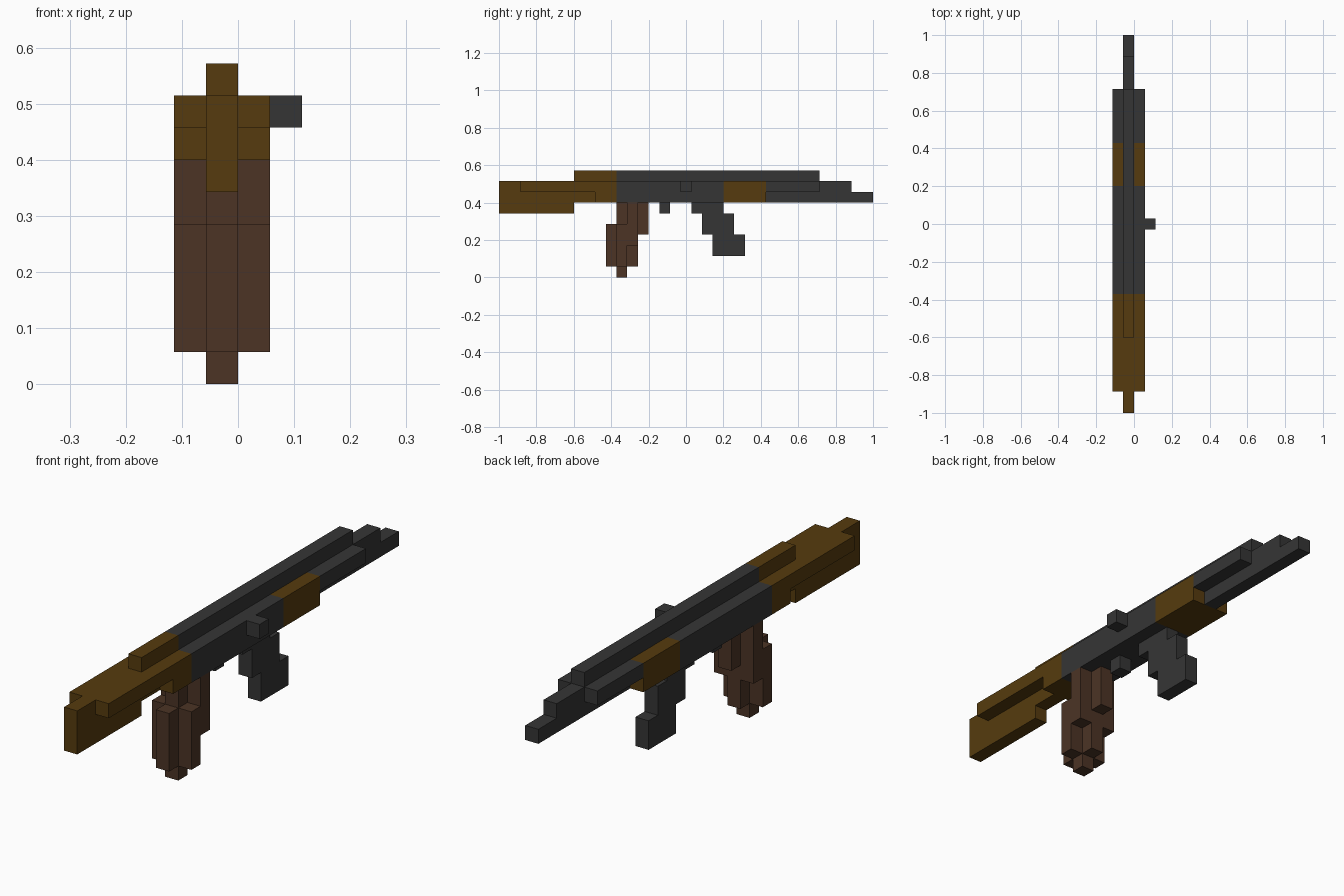
import bpy, bmesh, math
from mathutils import Vector

if "Cube" in bpy.data.objects:
    bpy.data.objects.remove(bpy.data.objects["Cube"])

U = 2 / 35  # size of one block; y runs 0..35 and z 0..10 in blocks


def material(name, rgb):
    m = bpy.data.materials.new(name)
    lin = [((c / 255 + 0.055) / 1.055) ** 2.4 for c in rgb]
    m.diffuse_color = (*lin, 1)
    m.use_nodes = True
    m.node_tree.nodes["Principled BSDF"].inputs["Base Color"].default_value = m.diffuse_color
    return m


wood = material("golden_wood", (86, 59, 14))
metal = material("dark_metal", (53, 53, 53))
grip = material("dark_brown_wood", (76, 52, 37))

MID, SIDES, FULL = [-1], [-2, 0], [-2, -1, 0]  # block columns across x

# part: material, boxes of (columns, y start, y end, z start, z end)
PARTS = {
    "stock": (wood, [(MID, 0, 7, 6, 9), (MID, 7, 11, 7, 10),
                     (SIDES, 2, 11, 8, 9), (SIDES, 9, 11, 7, 8)]),
    "receiver": (metal, [(FULL, 11, 21, 7, 9)]),
    "top_rail": (metal, [(MID, 11, 30, 9, 10)]),
    "handguard": (wood, [(FULL, 21, 25, 7, 9)]),
    "barrel": (metal, [(MID, 25, 35, 7, 8), (MID, 25, 33, 8, 9)]),
    "barrel_side_rails": (metal, [(SIDES, 25, 30, 8, 9)]),
    "bolt_handle": (metal, [([1], 17, 18, 8, 9)]),
    "pistol_grip": (grip, [(MID, 10, 11, 1, 5), (MID, 11, 12, 0, 7),
                           (MID, 12, 13, 1, 7), (MID, 13, 14, 4, 7),
                           (SIDES, 11, 12, 1, 5), (SIDES, 12, 13, 3, 7)]),
    "trigger": (metal, [(MID, 15, 16, 6, 7)]),
    "magazine": (metal, [(MID, 18, 21, 6, 7), (MID, 19, 22, 4, 6),
                         (MID, 20, 23, 2, 4)]),
}


def cells_of(boxes):
    return {(x, y, z) for cols, y0, y1, z0, z1 in boxes for x in cols
            for y in range(y0, y1) for z in range(z0, z1)}


solid = set().union(*(cells_of(boxes) for _, boxes in PARTS.values()))


def build(name, mat, boxes):
    """Make the outer skin of a part, leaving out faces hidden by other blocks."""
    bm = bmesh.new()
    verts = {}
    for cell in cells_of(boxes):
        for axis in range(3):
            for s in (-1, 1):
                n = [0, 0, 0]
                n[axis] = s
                if tuple(c + d for c, d in zip(cell, n)) in solid:
                    continue
                a, b = (axis + 1) % 3, (axis + 2) % 3
                ring = []
                for i, j in ((0, 0), (1, 0), (1, 1), (0, 1))[::s]:
                    p = list(cell)
                    p[axis] += s > 0
                    p[a] += i
                    p[b] += j
                    p = tuple(p)
                    if p not in verts:
                        verts[p] = bm.verts.new(Vector(p) * U - Vector((0, 1, 0)))
                    ring.append(verts[p])
                bm.faces.new(ring)
    # merge blocks into large flat faces
    bmesh.ops.dissolve_limit(bm, angle_limit=math.radians(1),
                             verts=bm.verts[:], edges=bm.edges[:])
    mesh = bpy.data.meshes.new(name)
    bm.to_mesh(mesh)
    bm.free()
    mesh.materials.append(mat)
    bpy.context.collection.objects.link(bpy.data.objects.new(name, mesh))


for part, (mat, boxes) in PARTS.items():
    build(part, mat, boxes)
